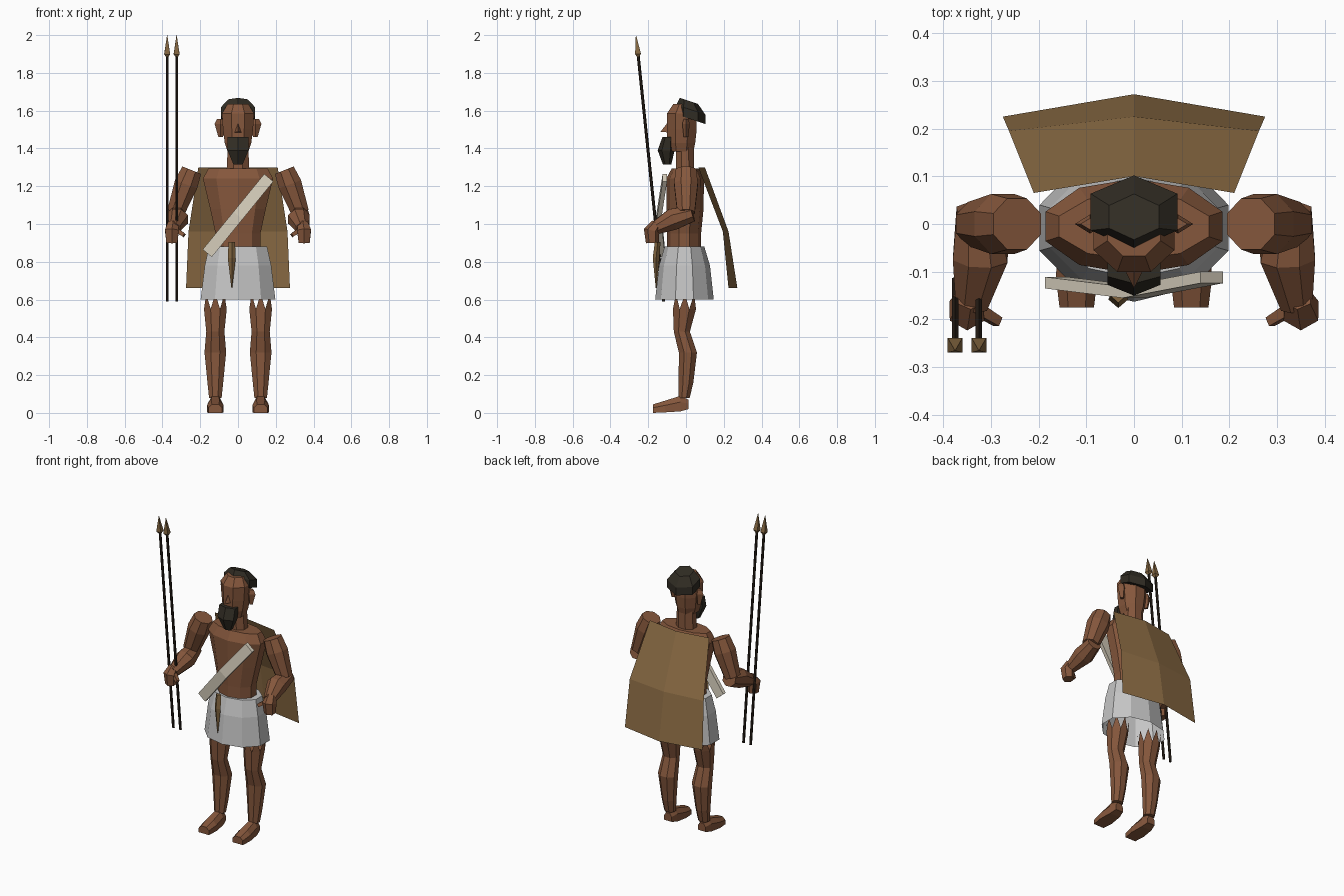
import bpy, bmesh, math
from mathutils import Vector

if "Cube" in bpy.data.objects:
    bpy.data.objects.remove(bpy.data.objects["Cube"])


def material(name, rgb):
    m = bpy.data.materials.new(name)
    m.diffuse_color = (*rgb, 1)
    m.use_nodes = True
    m.node_tree.nodes["Principled BSDF"].inputs["Base Color"].default_value = m.diffuse_color
    return m


SKIN = material("brown skin", (0.235, 0.095, 0.045))
HAIR = material("black hair", (0.030, 0.025, 0.017))
CLOTH = material("grey white cloth", (0.56, 0.56, 0.56))
CREAM = material("cream strap", (0.70, 0.64, 0.52))
HIDE = material("tan hide", (0.27, 0.155, 0.06))
BRONZE = material("bronze", (0.24, 0.14, 0.055))
WOOD = material("dark wood", (0.022, 0.014, 0.009))


def build(name, verts, faces, mat):
    bm = bmesh.new()
    vs = [bm.verts.new(v) for v in verts]
    for f in faces:
        bm.faces.new([vs[i] for i in f])
    bmesh.ops.recalc_face_normals(bm, faces=bm.faces[:])
    me = bpy.data.meshes.new(name)
    bm.to_mesh(me)
    bm.free()
    me.materials.append(mat)
    ob = bpy.data.objects.new(name, me)
    bpy.context.collection.objects.link(ob)
    return ob


def loft(name, rings, mat, caps=(True, True)):
    """Skin a list of equal-length vertex rings."""
    n = len(rings[0])
    verts = [v for r in rings for v in r]
    faces = []
    for k in range(len(rings) - 1):
        for i in range(n):
            j = (i + 1) % n
            faces.append((k * n + i, k * n + j, (k + 1) * n + j, (k + 1) * n + i))
    if caps[0]:
        faces.append(tuple(range(n)))
    if caps[1]:
        faces.append(tuple(range(len(verts) - n, len(verts))))
    return build(name, verts, faces, mat)


def stack(name, rows, n, mat, cx=0, turn=0.0, tilt=0.0, caps=(True, True)):
    """Horizontal rings: rows of (z, centre y, x radius, y radius)."""
    rings = []
    for z, cy, rx, ry in rows:
        ring = []
        for i in range(n):
            a = 2 * math.pi * (i + turn) / n
            dy = ry * math.sin(a)
            ring.append((cx + rx * math.cos(a), cy + dy, z - tilt * dy))
        rings.append(ring)
    return loft(name, rings, mat, caps)


def tube(name, path, n, mat, ref=(0, 1, 0)):
    """Rings square to a path of (x, y, z, radius)."""
    pts = [Vector(p[:3]) for p in path]
    rings = []
    for k, p in enumerate(pts):
        d = (pts[min(k + 1, len(pts) - 1)] - pts[max(k - 1, 0)]).normalized()
        u = Vector(ref).cross(d).normalized()
        w = d.cross(u)
        angles = [2 * math.pi * (i + 0.5) / n for i in range(n)]
        rings.append([p + path[k][3] * (u * math.cos(a) + w * math.sin(a)) for a in angles])
    return loft(name, rings, mat)


# Torso, neck and head
stack("torso", [(0.84, -0.01, 0.125, 0.09), (0.95, -0.01, 0.125, 0.09),
                (1.08, -0.005, 0.155, 0.098), (1.24, -0.005, 0.195, 0.10),
                (1.295, -0.005, 0.165, 0.07)], 10, SKIN, turn=0.5)
stack("neck", [(1.27, -0.005, 0.066, 0.052), (1.42, -0.005, 0.058, 0.05)], 8, SKIN, turn=0.5)
stack("head", [(1.385, -0.025, 0.06, 0.07), (1.43, -0.025, 0.076, 0.08),
               (1.50, -0.022, 0.086, 0.085), (1.585, -0.022, 0.092, 0.085),
               (1.635, -0.012, 0.06, 0.06)], 8, SKIN, turn=0.5)
build("nose", [(-0.02, -0.095, 1.485), (0.02, -0.095, 1.485), (0, -0.095, 1.54),
               (0, -0.135, 1.488)], [(0, 1, 2), (0, 1, 3), (1, 2, 3), (2, 0, 3)], SKIN)

# Cropped hair and chin beard
stack("hair", [(1.555, 0.025, 0.105, 0.077), (1.605, 0.025, 0.105, 0.077),
               (1.652, 0.015, 0.06, 0.048)], 6, HAIR, turn=0.5, tilt=0.33)
stack("beard", [(1.315, -0.10, 0.028, 0.022), (1.39, -0.105, 0.064, 0.045),
                (1.46, -0.095, 0.064, 0.03)], 6, HAIR, turn=0.5)

# Paired limbs
for side, s in (("left", 1), ("right", -1)):
    stack(side + "_ear", [(1.46, 0, 0.012, 0.012), (1.53, 0, 0.032, 0.02),
                          (1.555, 0, 0.02, 0.012)], 4, SKIN, cx=s * 0.092)
    tube(side + "_upper_arm", [(s * 0.245, 0, 1.285, 0.058), (s * 0.275, 0, 1.21, 0.068),
                               (s * 0.33, 0, 1.06, 0.05)], 8, SKIN)
    tube(side + "_forearm", [(s * 0.33, 0.035, 1.055, 0.045), (s * 0.322, -0.07, 1.025, 0.062),
                             (s * 0.34, -0.17, 0.975, 0.036)], 8, SKIN, (0, 0, 1))
    tube(side + "_hand", [(s * 0.345, -0.155, 1.0, 0.03), (s * 0.35, -0.182, 0.965, 0.042),
                          (s * 0.35, -0.178, 0.90, 0.034)], 6, SKIN)
    tube(side + "_thumb", [(s * 0.335, -0.175, 0.975, 0.018), (s * 0.285, -0.205, 0.94, 0.014)],
         4, SKIN)

    # Leg with a toothed upper edge below the skirt
    n, cx = 8, s * 0.12
    stack(side + "_leg", [(0.08, -0.01, 0.036, 0.032), (0.16, 0.0, 0.045, 0.042),
                          (0.32, 0.01, 0.062, 0.052), (0.43, -0.022, 0.052, 0.046),
                          (0.55, -0.008, 0.065, 0.066)], n, SKIN, cx=cx, turn=0.5)
    rim = []
    for i in range(n):
        a = 2 * math.pi * (i + 0.5) / n
        rim.append((cx + 0.065 * math.cos(a), -0.008 + 0.066 * math.sin(a), 0.55))
    tips = [(cx + 0.068 * math.cos(2 * math.pi * (i + 1) / n),
             -0.005 + 0.068 * math.sin(2 * math.pi * (i + 1) / n), 0.63) for i in range(n)]
    build(side + "_thigh_teeth", rim + tips,
          [(i, (i + 1) % n, n + i) for i in range(n)], SKIN)

    # Foot: sections from heel to toe (y, half width, sole z, top z)
    rings = []
    for y, w, lo, hi in ((0.012, 0.026, 0.02, 0.07), (-0.03, 0.036, 0.008, 0.09),
                         (-0.11, 0.044, 0.003, 0.065), (-0.175, 0.036, 0.0, 0.045)):
        rings.append([(cx - w, y, lo), (cx + w, y, lo), (cx + w, y, lo + 0.6 * (hi - lo)),
                      (cx + 0.5 * w, y, hi), (cx - 0.5 * w, y, hi),
                      (cx - w, y, lo + 0.6 * (hi - lo))])
    loft(side + "_foot", rings, SKIN)

# Skirt, open at the hem
stack("skirt", [(0.60, -0.008, 0.208, 0.155), (0.78, -0.008, 0.185, 0.135),
                (0.88, -0.008, 0.162, 0.105)], 10, CLOTH, turn=0.5, caps=(False, True))

# Hide cape: rows of (half width, edge y, centre y, z)
verts = []
for w, ye, yc, z in ((0.21, 0.065, 0.10, 1.30), (0.262, 0.195, 0.225, 0.96),
                     (0.275, 0.225, 0.272, 0.66)):
    verts += [(-w, ye, z), (0, yc, z), (w, ye, z)]
build("cape", verts, [(r + c, r + c + 1, r + c + 4, r + c + 3)
                      for r in (0, 3) for c in (0, 1)], HIDE)

# Diagonal chest strap, bent at the middle
rings = []
across = Vector((0.024, 0, -0.020))
for c in (Vector((-0.163, -0.123, 0.845)), Vector((0, -0.143, 1.045)),
          Vector((0.163, -0.112, 1.245))):
    back = Vector((0, 0.012, 0))
    rings.append([c - across - back, c + across - back, c + across + back, c - across + back])
loft("chest_strap", rings, CREAM)

# Dagger hanging at the waist
stack("dagger", [(0.66, -0.158, 0.002, 0.002), (0.82, -0.158, 0.021, 0.018),
                 (0.905, -0.150, 0.017, 0.015)], 4, BRONZE, cx=-0.033)

# Pair of slanted spears
for label, x in (("outer", -0.375), ("inner", -0.325)):
    tube(label + "_spear_shaft", [(x, -0.118, 0.59, 0.008), (x, -0.254, 1.90, 0.008)], 6, WOOD)
    tube(label + "_spear_head", [(x, -0.252, 1.885, 0.009), (x, -0.254, 1.90, 0.022),
                                 (x, -0.265, 2.0, 0.001)], 4, BRONZE)
